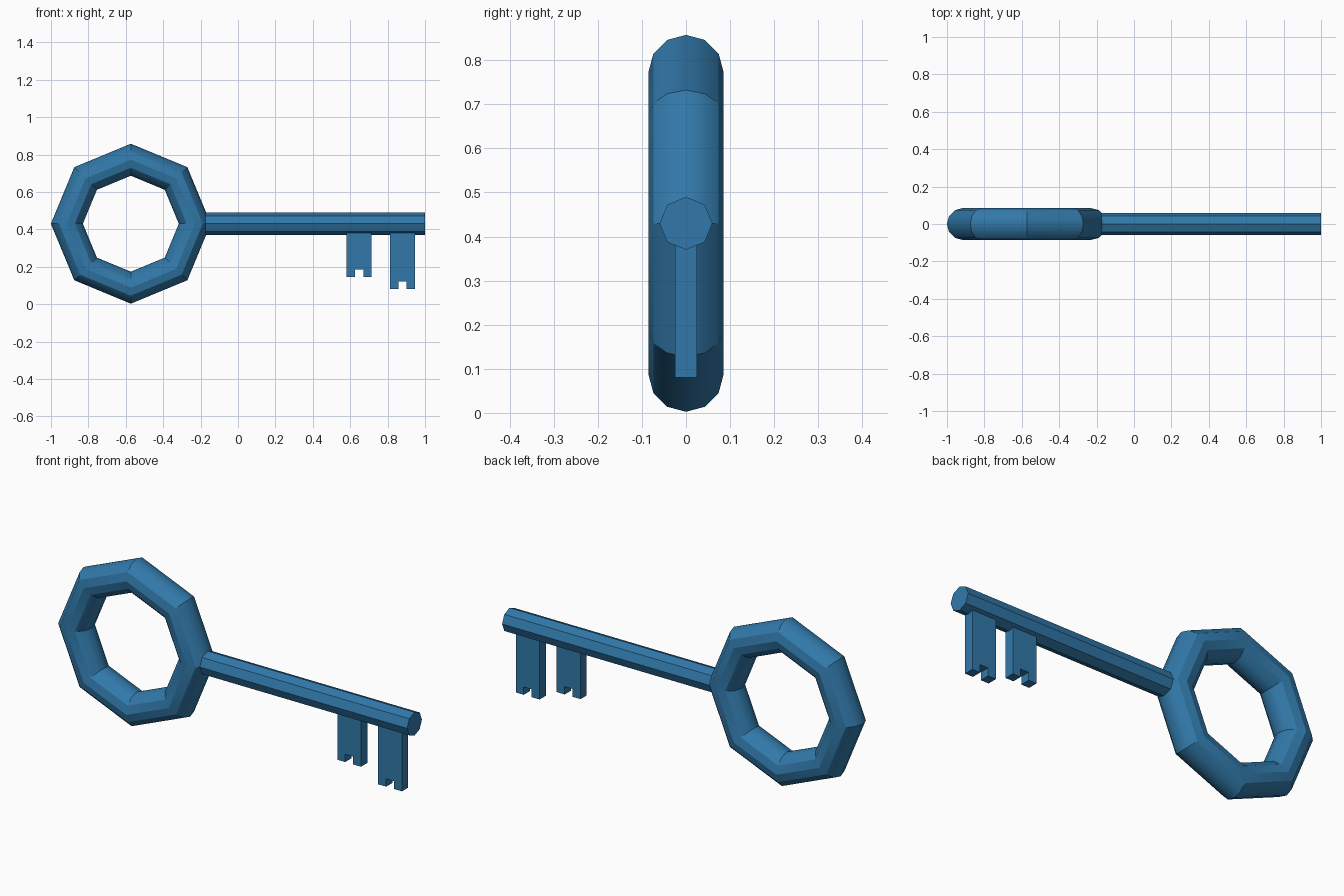
import bpy, bmesh, math

if "Cube" in bpy.data.objects:
    bpy.data.objects.remove(bpy.data.objects["Cube"])

blue = bpy.data.materials.new("steel blue")
blue.diffuse_color = (0.031, 0.19, 0.40, 1)
blue.use_nodes = True
blue.node_tree.nodes["Principled BSDF"].inputs["Base Color"].default_value = blue.diffuse_color
CZ = 0.43  # height of the key's axis


def finish(obj, name):
    obj.name = name
    obj.data.materials.clear()
    obj.data.materials.append(blue)


# Handle ring: octagonal loop with a twelve-sided section
bpy.ops.mesh.primitive_torus_add(major_segments=8, minor_segments=12,
                                 major_radius=0.342, minor_radius=0.0855,
                                 location=(-0.573, 0, CZ),
                                 rotation=(math.pi / 2, 0, 0))
bpy.ops.object.shade_smooth_by_angle(angle=math.radians(30))
finish(bpy.context.object, "handle_ring")

# Shaft: eight-sided rod along x, just sunk into the ring
x0, x1 = -0.175, 1.0
bpy.ops.mesh.primitive_cylinder_add(vertices=8, radius=0.06, depth=x1 - x0,
                                    location=((x0 + x1) / 2, 0, CZ),
                                    rotation=(0, math.pi / 2, 0))
finish(bpy.context.object, "shaft")


# Teeth: notched plate profile extruded through y
def tooth(name, x, bottom, w=0.135, top=0.40, notch=0.04, half=0.025):
    a, b = x + 0.045, x + 0.09
    outline = [(x, top), (x, bottom), (a, bottom), (a, bottom + notch),
               (b, bottom + notch), (b, bottom), (x + w, bottom), (x + w, top)]
    bm = bmesh.new()
    face = bm.faces.new([bm.verts.new((px, -half, pz)) for px, pz in outline])
    ext = bmesh.ops.extrude_face_region(bm, geom=[face], use_keep_orig=True)
    verts = [v for v in ext["geom"] if isinstance(v, bmesh.types.BMVert)]
    bmesh.ops.translate(bm, verts=verts, vec=(0, 2 * half, 0))
    bmesh.ops.recalc_face_normals(bm, faces=bm.faces[:])
    mesh = bpy.data.meshes.new(name)
    bm.to_mesh(mesh)
    bm.free()
    obj = bpy.data.objects.new(name, mesh)
    bpy.context.collection.objects.link(obj)
    finish(obj, name)


tooth("short_tooth", 0.58, 0.144)
tooth("long_tooth", 0.812, 0.08)
